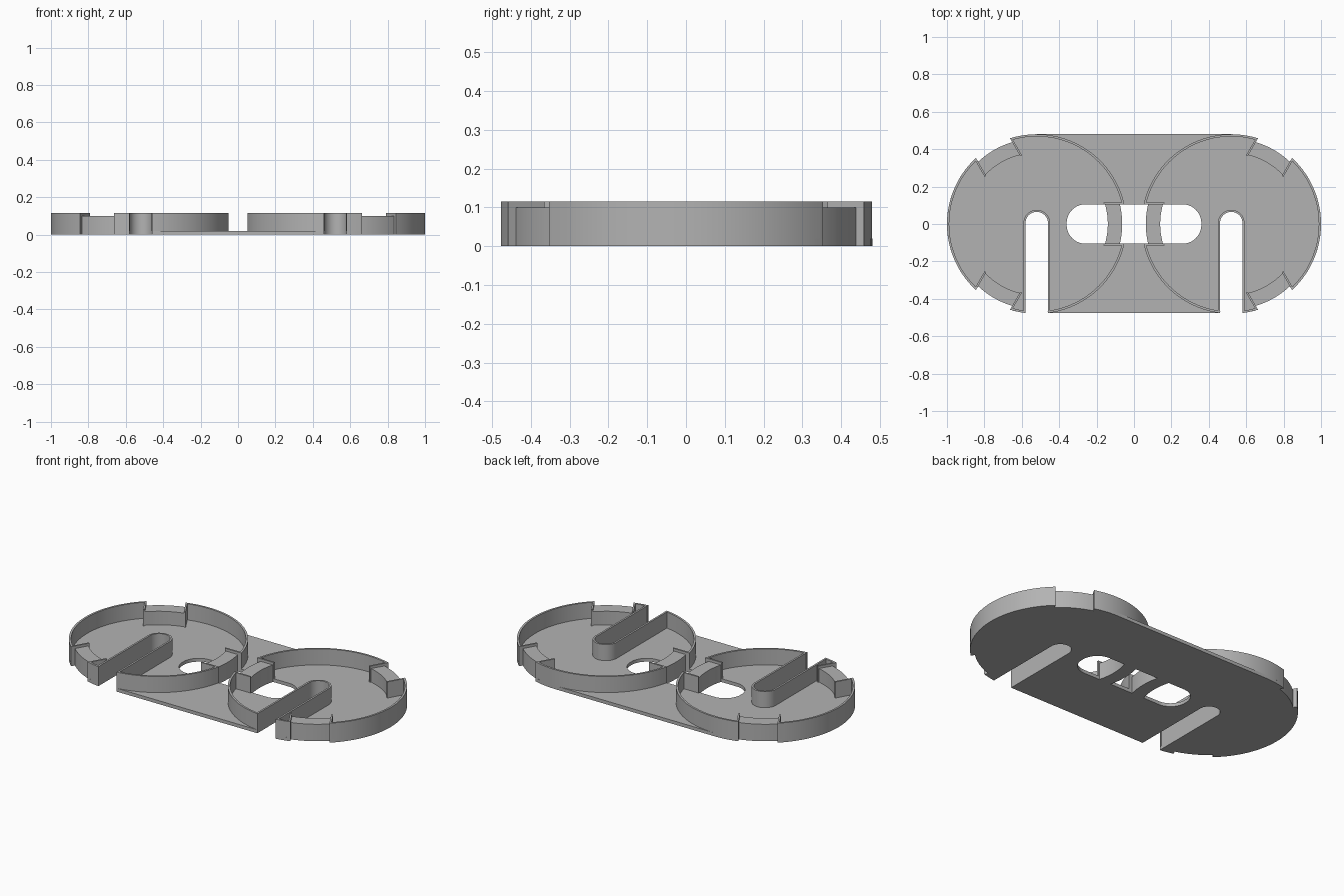
import bpy, bmesh
from math import sin, cos, asin, sqrt, radians, degrees

cube = bpy.data.objects.get("Cube")
if cube:
    bpy.data.objects.remove(cube, do_unlink=True)

grey = bpy.data.materials.new("plain grey")
grey.use_nodes = True
grey.diffuse_color = (0.45, 0.45, 0.45, 1)
grey.node_tree.nodes["Principled BSDF"].inputs["Base Color"].default_value = grey.diffuse_color

CX, R, RIM = 0.52, 0.48, 0.012             # cup centre, radius, wall thickness
FLOOR, TOP, CLIP_TOP = 0.02, 0.115, 0.10   # heights
CLIP_IN, CLIP_OUT = 0.38, 0.457            # radii of the clip blocks
HALF, BAR = 0.105, 0.01                    # clip half width, cheek thickness
SLOT, SLOT_Y = 0.06, 0.005                 # slot half width, centre of its round end
FRONT = -sqrt(R * R - SLOT * SLOT)


def arc(r, a0, a1, cx=0, cy=0):
    """Points on an arc, angles in degrees."""
    n = max(2, int(abs(a1 - a0) / 3))
    angles = [radians(a0 + (a1 - a0) * i / n) for i in range(n + 1)]
    return [(cx + r * cos(a), cy + r * sin(a)) for a in angles]


def half_angle(width, r):
    return degrees(asin(width / r))


def strip(angle, v0, v1, r0, r1):
    """Straight-sided strip pointing along angle, ended by two arcs."""
    inner = arc(r0, angle + half_angle(v0, r0), angle + half_angle(v1, r0))
    outer = arc(r1, angle + half_angle(v1, r1), angle + half_angle(v0, r1))
    return inner + outer


def prism(name, outline, z0, z1):
    bm = bmesh.new()
    face = bm.faces.new([bm.verts.new((x, y, z0)) for x, y in outline])
    top = bmesh.ops.extrude_face_region(bm, geom=[face])["geom"]
    moved = [v for v in top if isinstance(v, bmesh.types.BMVert)]
    bmesh.ops.translate(bm, verts=moved, vec=(0, 0, z1 - z0))
    bmesh.ops.recalc_face_normals(bm, faces=bm.faces)
    mesh = bpy.data.meshes.new(name)
    bm.to_mesh(mesh)
    bm.free()
    mesh.materials.append(grey)
    obj = bpy.data.objects.new(name, mesh)
    bpy.context.collection.objects.link(obj)
    bpy.ops.object.select_all(action="DESELECT")
    obj.select_set(True)
    bpy.context.view_layer.objects.active = obj
    bpy.ops.object.shade_smooth_by_angle(angle=radians(30))
    return obj


def cup_part(name, outline, z0, z1):
    """One part in each of the two mirrored cups."""
    for side, sign in (("left", 1), ("right", -1)):
        prism(f"{side}_{name}", [(sign * (x + CX), y) for x, y in outline], z0, z1)


# Base plate: right half outline with slot and clip recesses, then mirrored
edge, recess = half_angle(HALF, R), half_angle(HALF, CLIP_OUT)
half = [(-SLOT, FRONT)] + arc(SLOT, 180, 0, 0, SLOT_Y)
start = -90 + half_angle(SLOT, R)
for a in (-60, 60):
    half += arc(R, start, a - edge) + arc(CLIP_OUT, a - recess, a + recess)
    start = a + edge
half += arc(R, start, 90)
half = [(x + CX, y) for x, y in half]
base = prism("base_plate", half + [(-x, y) for x, y in reversed(half)], 0, FLOOR)

# Rounded opening through the middle of the base
corner, end = 0.1, 0.36
hole = arc(corner, -90, 0, end - corner, corner - HALF) + arc(corner, 0, 90, end - corner, HALF - corner)
hole += [(-x, y) for x, y in reversed(hole)]
cutter = prism("opening_cutter", hole, -0.1, 0.1)
cutter.hide_render = True
cutter.hide_viewport = True
cut = base.modifiers.new("opening", "BOOLEAN")
cut.operation = "DIFFERENCE"
cut.solver = "EXACT"
cut.object = cutter
bpy.context.view_layer.objects.active = base
bpy.ops.object.modifier_apply(modifier=cut.name)
bpy.data.objects.remove(cutter, do_unlink=True)

# Rim walls, broken at the clips and at the slot
gap, slot_gap = half_angle(HALF + BAR, R), half_angle(SLOT, R)
spans = ((-180 + gap, -90 - slot_gap), (-90 + slot_gap, -60 - gap),
         (-60 + gap, 60 - gap), (60 + gap, 180 - gap))
for i, (a0, a1) in enumerate(spans):
    cup_part(f"rim_wall_{i + 1}", arc(R, a0, a1) + arc(R - RIM, a1, a0), FLOOR, TOP)

# Clip blocks with a taller cheek on each side
for label, a in (("inner", 180), ("back", 60), ("front", -60)):
    bottom = 0 if label == "inner" else FLOOR
    cup_part(f"{label}_clip_block", strip(a, -HALF, HALF, CLIP_IN, CLIP_OUT), bottom, CLIP_TOP)
    for i, s in enumerate((-1, 1)):
        cheek = strip(a, s * HALF, s * (HALF + BAR), CLIP_IN - 0.005, R)
        cup_part(f"{label}_clip_cheek_{i + 1}", cheek, FLOOR, TOP)

# Wall around the slot
wide = SLOT + 0.011
wall = [(-SLOT, FRONT)] + arc(SLOT, 180, 0, 0, SLOT_Y) + [(SLOT, FRONT)]
wall += [(wide, FRONT + 0.002)] + arc(wide, 0, 180, 0, SLOT_Y) + [(-wide, FRONT + 0.002)]
cup_part("slot_wall", wall, FLOOR, TOP)
